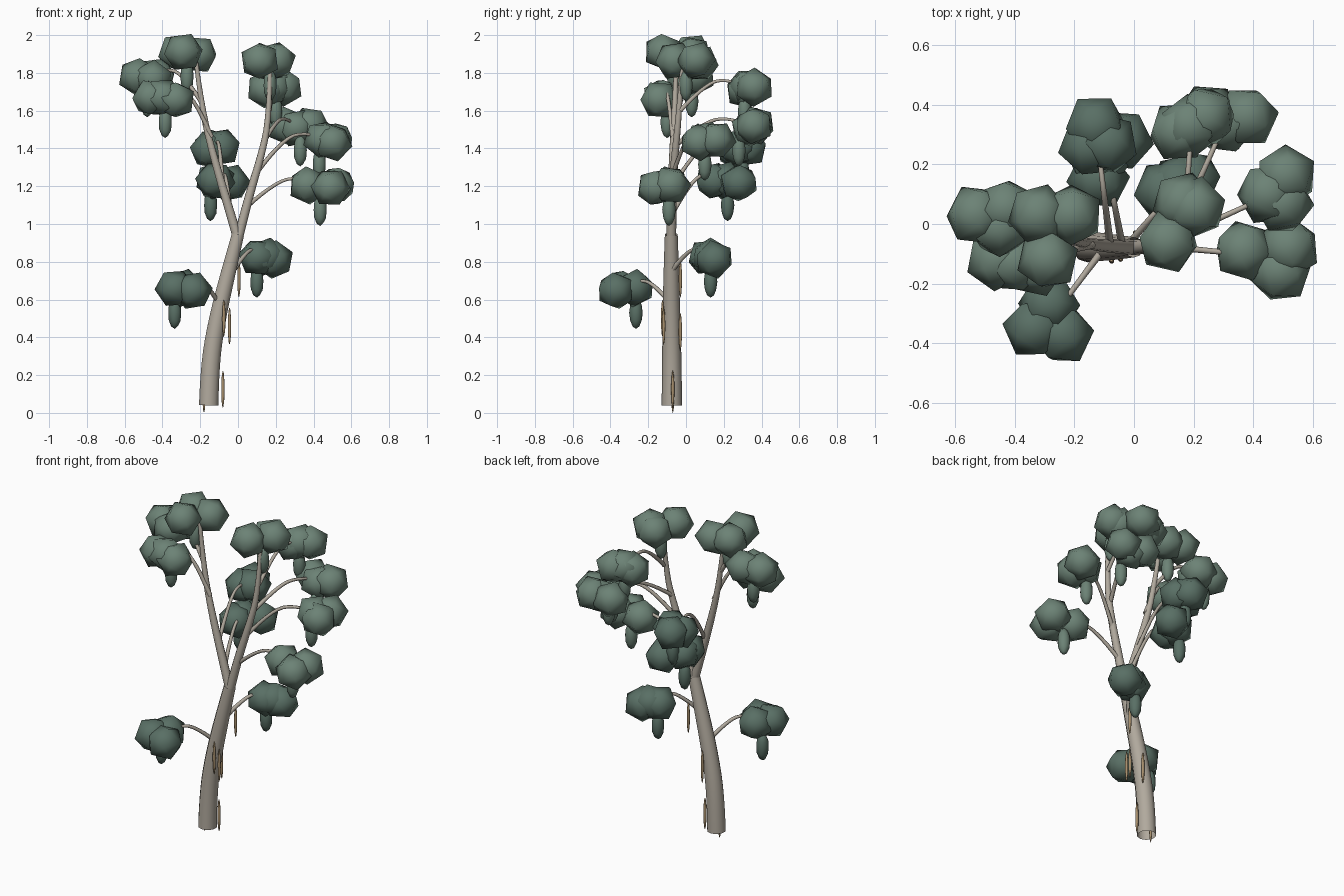
import bpy, bmesh, math, random
from mathutils import Vector, Matrix, Euler

random.seed(4)


def material(name, rgb):
    m = bpy.data.materials.new(name)
    m.diffuse_color = (*rgb, 1)
    return m


BARK = material("pale bark", (0.44, 0.40, 0.34))
PEEL = material("peeling bark tan", (0.38, 0.27, 0.15))
LEAF = material("grey green leaves", (0.15, 0.225, 0.18))
DEEP = material("deep green leaves", (0.10, 0.16, 0.13))


def add(name, mesh, mat):
    mesh.materials.clear()
    mesh.materials.append(mat)
    for p in mesh.polygons:
        p.use_smooth = True
        p.material_index = 0
    ob = bpy.data.objects.new(name, mesh)
    bpy.context.collection.objects.link(ob)
    return ob


def tube(name, pts, radii, res=3):
    """Tapered round tube along a smooth path."""
    cu = bpy.data.curves.new(name, 'CURVE')
    cu.dimensions = '3D'
    cu.bevel_depth = 1
    cu.bevel_resolution = res
    sp = cu.splines.new('NURBS')
    sp.points.add(len(pts) - 1)
    for p, co, r in zip(sp.points, pts, radii):
        p.co = (*co, 1)
        p.radius = r
    sp.order_u = 3
    sp.use_endpoint_u = True
    sp.resolution_u = 4
    tmp = bpy.data.objects.new("tmp", cu)
    mesh = bpy.data.meshes.new_from_object(tmp)
    bpy.data.objects.remove(tmp)
    return add(name, mesh, BARK)


def blobs(name, items, mat):
    """Low-poly ellipsoids: (centre, scale, randomly turned or upright)."""
    bm = bmesh.new()
    for c, s, turn in items:
        rot = Euler([random.uniform(0, 6.28) for _ in range(3)]) if turn else Euler((0, 0, 0))
        bmesh.ops.create_icosphere(
            bm, subdivisions=1 if turn else 2, radius=1,
            matrix=Matrix.Translation(c) @ Matrix.Diagonal((*s, 1)) @ rot.to_matrix().to_4x4())
    mesh = bpy.data.meshes.new(name)
    bm.to_mesh(mesh)
    bm.free()
    return add(name, mesh, mat)


# Trunk and the two main limbs
tube("trunk", [(-0.155, -0.075, 0.04), (-0.15, -0.075, 0.25), (-0.11, -0.077, 0.5),
               (-0.05, -0.078, 0.75), (0, -0.078, 0.945)],
     [0.054, 0.052, 0.047, 0.041, 0.034])
tube("left_limb", [(0, -0.078, 0.92), (-0.06, -0.075, 1.12), (-0.13, -0.07, 1.36),
                   (-0.19, -0.06, 1.6), (-0.225, -0.05, 1.88)],
     [0.026, 0.024, 0.02, 0.016, 0.011])
tube("right_limb", [(0, -0.078, 0.92), (0.05, -0.075, 1.12), (0.12, -0.06, 1.35),
                    (0.165, -0.04, 1.55), (0.17, -0.02, 1.83)],
     [0.026, 0.024, 0.02, 0.016, 0.011])

# Leaf clusters: height, three blob centres in plan, droop position, branch root, colour
clusters = [
    (0.655, [(-0.335, -0.35), (-0.24, -0.37), (-0.285, -0.27)], (-0.335, -0.265), (-0.1, -0.08, 0.58), DEEP),
    (0.82, [(0.105, 0.11), (0.19, 0.15), (0.15, 0.13)], (0.10, 0.13), (-0.02, -0.07, 0.76), DEEP),
    (1.225, [(-0.12, 0.15), (-0.04, 0.28), (-0.12, 0.21)], (-0.145, 0.22), (-0.04, -0.07, 1.06), DEEP),
    (1.2, [(0.37, -0.09), (0.49, -0.16), (0.52, -0.08)], (0.435, -0.09), (0.045, -0.07, 1.09), LEAF),
    (1.4, [(-0.13, 0.33), (-0.15, 0.26), (-0.09, 0.27)], (-0.12, 0.3), (-0.08, -0.07, 1.2), DEEP),
    (1.515, [(0.38, 0.36), (0.31, 0.34), (0.25, 0.37)], (0.33, 0.28), (0.13, -0.05, 1.42), LEAF),
    (1.44, [(0.51, 0.16), (0.5, 0.07), (0.45, 0.10)], (0.43, 0.10), (0.09, -0.07, 1.26), LEAF),
    (1.86, [(0.115, -0.06), (0.165, 0.07), (0.205, 0.055)], (0.17, 0.0), None, LEAF),
    (1.72, [(0.24, 0.36), (0.15, 0.31), (0.19, 0.33)], (0.2, 0.31), (0.167, -0.03, 1.6), LEAF),
    (1.905, [(-0.32, 0.03), (-0.21, 0.03), (-0.29, -0.12)], (-0.27, -0.03), None, LEAF),
    (1.775, [(-0.53, 0.03), (-0.45, -0.01), (-0.43, 0.05)], (-0.48, 0.03), (-0.19, -0.06, 1.64), LEAF),
    (1.665, [(-0.46, -0.12), (-0.33, -0.14), (-0.40, -0.13)], (-0.385, -0.10), (-0.14, -0.07, 1.46), LEAF),
]
for i, (z, plan, droop, root, mat) in enumerate(clusters, 1):
    items = [((x, y, z + dz), (0.108, 0.108, 0.104), True)
             for (x, y), dz in zip(plan, (0.004, -0.008, 0.006))]
    items.append(((*droop, z - 0.125), (0.036, 0.036, 0.085), False))
    blobs(f"leaf_cluster_{i}", items, mat)
    # Thin branch arching from the limb into the cluster
    if root:
        a = Vector(root)
        e = Vector((sum(p[0] for p in plan) / 3, sum(p[1] for p in plan) / 3, z))
        m1, m2 = a.lerp(e, 0.3), a.lerp(e, 0.65)
        m1.z, m2.z = a.z + 0.7 * (z + 0.05 - a.z), z + 0.06
        tube(f"branch_{i}", [a, m1, m2, e], [0.013, 0.0105, 0.009, 0.007], 1)

# Peeling bark strips hanging on the trunk
strips = [(-0.08, -0.07, 0.125), (-0.045, -0.118, 0.46), (-0.075, -0.124, 0.5),
          (-0.09, -0.03, 0.43), (0.005, -0.03, 0.71), (-0.18, -0.07, 0.10)]
for i, p in enumerate(strips, 1):
    blobs(f"bark_strip_{i}", [(p, (0.009, 0.009, 0.1), False)], PEEL)
